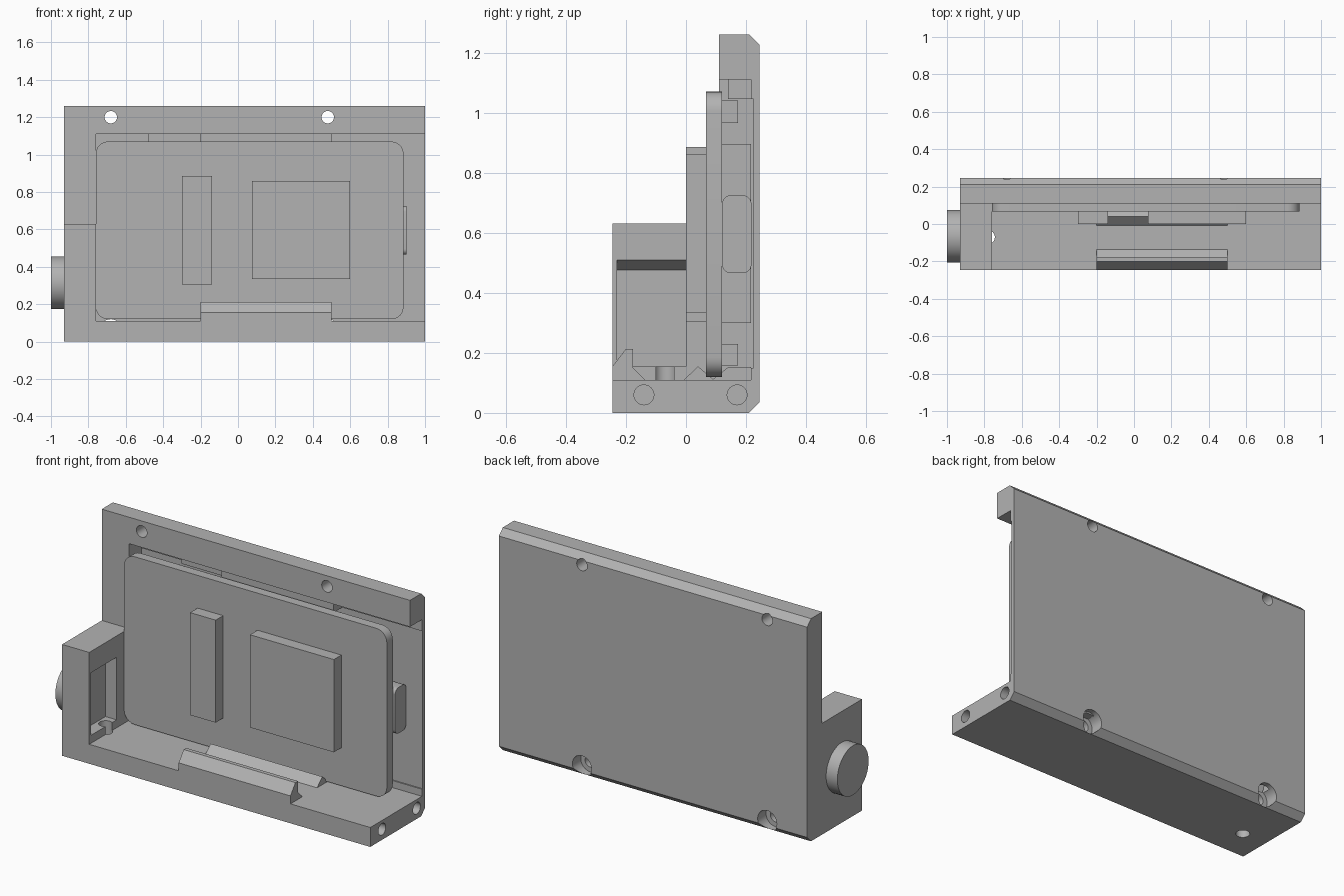
import bpy, bmesh, math
from mathutils import Vector

cube = bpy.data.objects.get("Cube")
if cube:
    bpy.data.objects.remove(cube, do_unlink=True)

GREY = (0.45, 0.45, 0.45, 1)
grey = bpy.data.materials.new("plain grey")
grey.use_nodes = True
grey.diffuse_color = GREY
grey.node_tree.nodes["Principled BSDF"].inputs["Base Color"].default_value = GREY


def prism(name, pts, axis, a, b):
    """Extrude a 2D outline along an axis; outline uses the other two axes in order."""
    def place(p, d):
        c = list(p)
        c.insert("xyz".index(axis), d)
        return Vector(c)
    bm = bmesh.new()
    low = [bm.verts.new(place(p, a)) for p in pts]
    high = [bm.verts.new(place(p, b)) for p in pts]
    bm.faces.new(low)
    bm.faces.new(high)
    for i in range(len(pts)):
        j = (i + 1) % len(pts)
        bm.faces.new((low[i], low[j], high[j], high[i]))
    bmesh.ops.recalc_face_normals(bm, faces=bm.faces)
    mesh = bpy.data.meshes.new(name)
    bm.to_mesh(mesh)
    bm.free()
    mesh.materials.append(grey)
    ob = bpy.data.objects.new(name, mesh)
    bpy.context.collection.objects.link(ob)
    return ob


def box(name, x, y, z):
    return prism(name, [(x[0], y[0]), (x[1], y[0]), (x[1], y[1]), (x[0], y[1])], "z", *z)


def rod(name, centre, r, axis, a, b, n=32):
    pts = [(centre[0] + r * math.cos(2 * math.pi * i / n),
            centre[1] + r * math.sin(2 * math.pi * i / n)) for i in range(n)]
    return prism(name, pts, axis, a, b)


def rounded(x, z, r, n=6):
    """Rounded rectangle outline."""
    pts = []
    corners = [(x[1] - r, z[1] - r), (x[0] + r, z[1] - r),
               (x[0] + r, z[0] + r), (x[1] - r, z[0] + r)]
    for k, (cx, cz) in enumerate(corners):
        for i in range(n + 1):
            t = math.pi / 2 * (k + i / n)
            pts.append((cx + r * math.cos(t), cz + r * math.sin(t)))
    return pts


def combine(target, other, operation):
    mod = target.modifiers.new("bool", "BOOLEAN")
    mod.operation = operation
    mod.solver = "EXACT"
    mod.object = other
    bpy.context.view_layer.objects.active = target
    bpy.ops.object.modifier_apply(modifier=mod.name)
    bpy.data.objects.remove(other, do_unlink=True)


def smooth(ob):
    bpy.ops.object.select_all(action="DESELECT")
    ob.select_set(True)
    bpy.context.view_layer.objects.active = ob
    bpy.ops.object.shade_smooth_by_angle(angle=math.radians(30))


# Housing: floor and back wall in one outline, chamfered at the back
case = prism("housing", [(-0.245, 0), (0.21, 0), (0.245, 0.035), (0.245, 1.225),
                         (0.21, 1.26), (0.11, 1.26), (0.11, 0.11), (-0.245, 0.11)],
             "x", -0.93, 1.0)
combine(case, box("side_block", (-0.93, -0.76), (-0.245, 0.15), (0, 0.63)), "UNION")

# Open pocket with a slightly deeper middle
combine(case, box("pocket", (-0.76, 1.1), (0.05, 0.217), (0.11, 1.11)), "DIFFERENCE")
combine(case, box("deep_pocket", (-0.76, 1.1), (0.2, 0.224), (0.15, 1.045)), "DIFFERENCE")

# Button recess with a sloped ceiling
combine(case, prism("recess", [(-0.75, 0.155), (-0.75, 0.514), (-0.83, 0.475), (-0.83, 0.155)],
                    "y", -0.23, 0), "DIFFERENCE")

# Screw holes
for x in (-0.68, 0.48):
    combine(case, rod("top_hole", (x, 1.2), 0.033, "y", 0, 0.4), "DIFFERENCE")
    combine(case, rod("counterbore", (x, 0.06), 0.06, "y", 0.17, 0.4), "DIFFERENCE")
    combine(case, rod("screw_hole", (x, 0.06), 0.033, "y", 0.02, 0.3), "DIFFERENCE")
for y in (-0.14, 0.17):
    combine(case, rod("end_hole", (y, 0.06), 0.033, "x", 0.75, 1.1), "DIFFERENCE")
combine(case, rod("floor_hole", (-0.78, -0.07), 0.036, "z", -0.1, 0.2), "DIFFERENCE")
smooth(case)

# Front lip and grooved rail that hold the board
prism("front_lip", [(-0.245, 0.11), (-0.245, 0.155), (-0.2, 0.213), (-0.177, 0.213),
                    (-0.177, 0.15), (-0.137, 0.11)], "x", -0.2, 0.5)
prism("board_rail", [(-0.007, 0.11), (0.04, 0.155), (0.09, 0.112), (0.14, 0.152),
                     (0.217, 0.152), (0.217, 0.11)], "x", -0.2, 0.5)

# Blocks along the top of the pocket
box("top_rest", (-0.2, 0.5), (0.14, 0.217), (1.045, 1.11))
box("top_rest_step", (-0.48, -0.2), (0.18, 0.217), (1.045, 1.11))

# Round knob
smooth(rod("side_knob", (-0.065, 0.315), 0.14, "x", -1.0, -0.93, 48))

# Circuit board and the parts on its front
smooth(prism("board", rounded((-0.76, 0.885), (0.12, 1.07), 0.065), "y", 0.067, 0.12))
box("narrow_chip", (-0.3, -0.14), (0, 0.067), (0.305, 0.885))
box("wide_chip", (0.075, 0.6), (0, 0.067), (0.335, 0.86))

# Parts on the board's back
smooth(prism("end_socket", rounded((0.12, 0.218), (0.465, 0.725), 0.03), "x", 0.6, 0.9))
for z in ((0.157, 0.23), (0.965, 1.04)):
    box("pin_strip", (-0.5, 0.6), (0.12, 0.173), z)
box("rear_module", (-0.4, 0.4), (0.12, 0.217), (0.3, 0.895))
